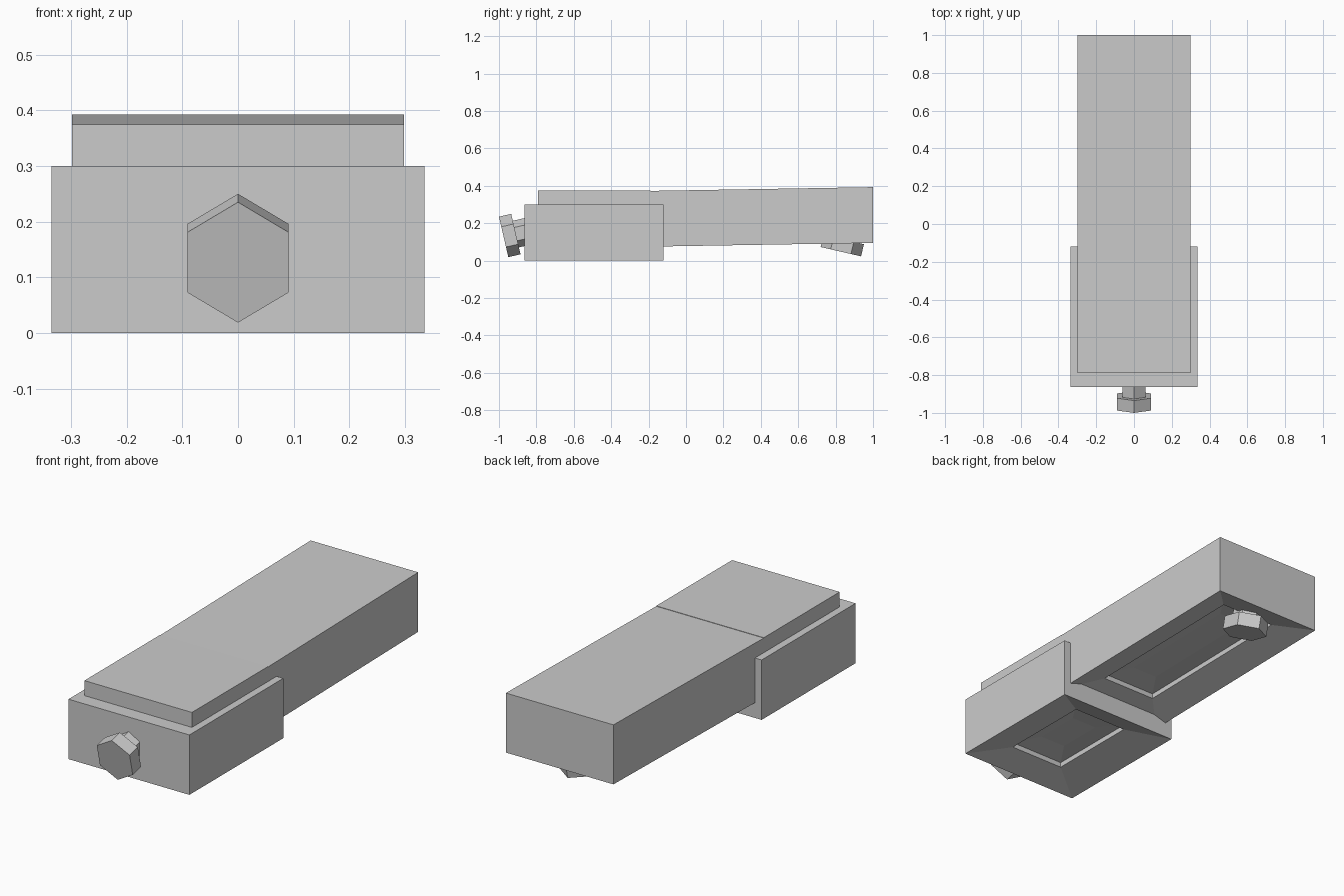
import bpy, bmesh, math
from mathutils import Matrix, Vector

if "Cube" in bpy.data.objects:
    bpy.data.objects.remove(bpy.data.objects["Cube"])


def make_object(name, bm):
    bmesh.ops.recalc_face_normals(bm, faces=bm.faces)
    mesh = bpy.data.meshes.new(name)
    bm.to_mesh(mesh)
    bm.free()
    obj = bpy.data.objects.new(name, mesh)
    bpy.context.collection.objects.link(obj)
    return obj


def hollow_block(name, half_w, y0, y1, z0, z1, height, inset):
    """Box whose underside slopes inward to a shallow pocket; z0/z1 are its base heights at y0/y1."""
    bm = bmesh.new()

    def ring(dx, dy, lift):
        pts = []
        for sx, sy in ((-1, -1), (1, -1), (1, 1), (-1, 1)):
            y = y0 + dy if sy < 0 else y1 - dy
            z = z0 + (z1 - z0) * (y - y0) / (y1 - y0) + lift
            pts.append(bm.verts.new((sx * (half_w - dx), y, z)))
        return pts

    dx = half_w - 0.15
    rings = [ring(0, 0, height),                      # top
             ring(0, 0, 0),                           # lower edge
             ring(dx, inset, 0.045),                  # sloped rim
             ring(dx, inset, 0.07),                   # pocket wall
             ring(dx + 0.08, inset + 0.12, 0.08)]     # pocket ceiling
    for a, b in zip(rings, rings[1:]):
        for i in range(4):
            j = (i + 1) % 4
            bm.faces.new((a[i], a[j], b[j], b[i]))
    bm.faces.new(rings[0])
    bm.faces.new(rings[-1])
    return make_object(name, bm)


def hex_bolt(name, face_centre, outward):
    """Six-sided head and neck; corners of the hexagon lie in the YZ plane."""
    out = Vector(outward).normalized()
    x = Vector((1, 0, 0))
    up = x.cross(out)
    frame = Matrix((x, up, out)).transposed().to_4x4()
    frame.translation = face_centre
    bm = bmesh.new()
    for radius, start, end in ((0.111, -0.067, 0), (0.073, -0.16, -0.06)):
        loops = []
        for depth in (start, end):
            loops.append([bm.verts.new(frame @ Vector((
                0.945 * radius * math.sin(k * math.pi / 3),
                radius * math.cos(k * math.pi / 3), depth))) for k in range(6)])
        for k in range(6):
            n = (k + 1) % 6
            bm.faces.new((loops[0][k], loops[0][n], loops[1][n], loops[1][k]))
        bm.faces.new(loops[0])
        bm.faces.new(loops[1])
    return make_object(name, bm)


# Wide lower housing at the front
hollow_block("front_housing", 0.335, -0.863, -0.12, 0, 0, 0.30, 0.135)

# Long body in two sections, the rear one tilted slightly upward
hollow_block("body_front_section", 0.298, -0.79, -0.19, 0.075, 0.075, 0.30, 0.15)
hollow_block("body_rear_section", 0.298, -0.19, 1.0, 0.075, 0.095, 0.298, 0.15)

# Tilted bolts: one on the front face, one under the rear end
hex_bolt("front_bolt", (0, -0.975, 0.127), (0, -0.975, -0.225))
hex_bolt("rear_bolt", (0, 0.828, 0.048), (0, -0.225, -0.975))
